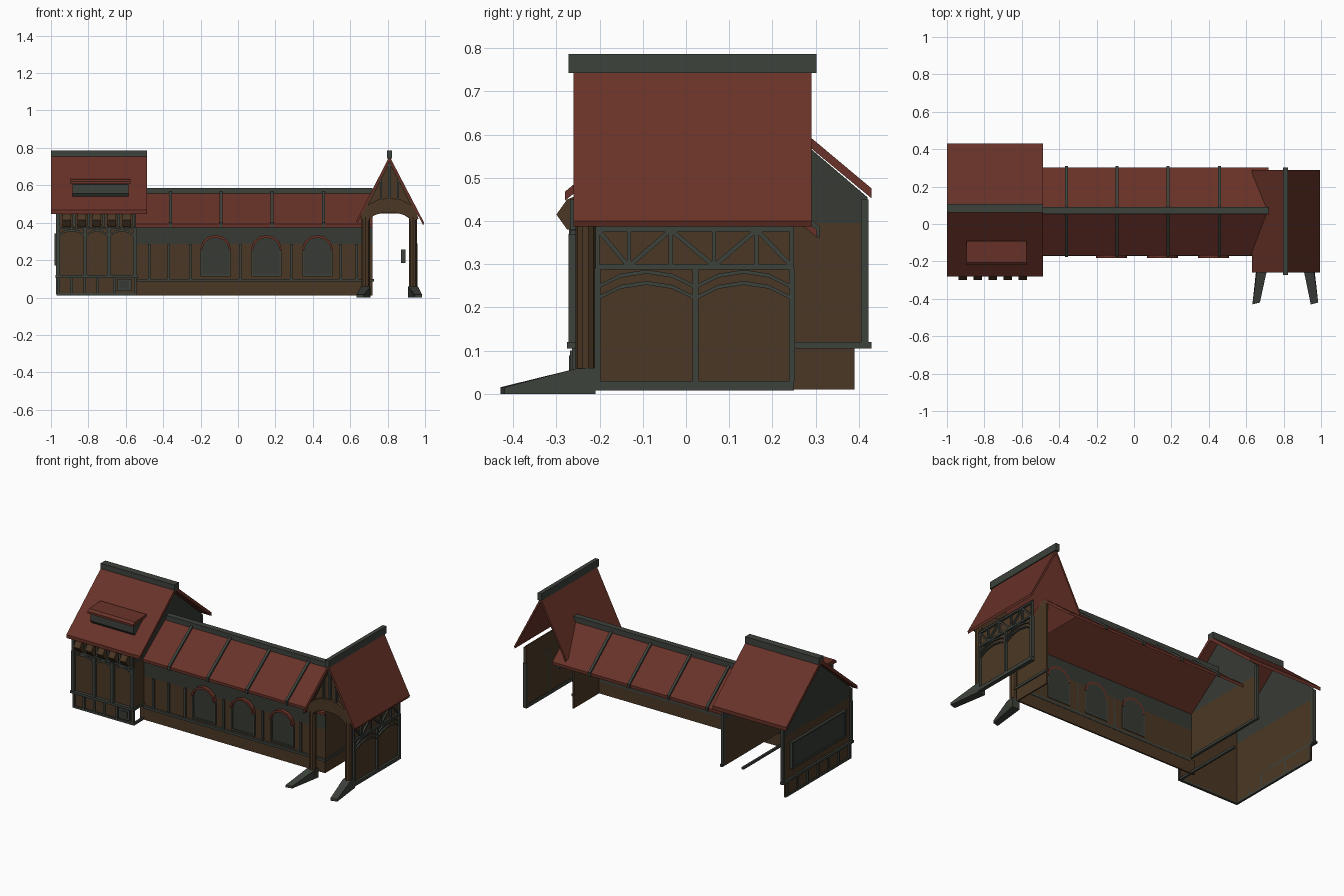
import bpy, math
from mathutils import Vector

if "Cube" in bpy.data.objects:
    bpy.data.objects.remove(bpy.data.objects["Cube"])

def mat(name, c):
    m = bpy.data.materials.new(name)
    m.diffuse_color = (*c, 1)
    m.use_nodes = True
    m.node_tree.nodes["Principled BSDF"].inputs["Base Color"].default_value = m.diffuse_color
    return m
RED = mat("roof_red", (.138, .032, .021))
BROWN = mat("wood_brown", (.070, .039, .018))
GRAY = mat("timber_gray", (.047, .054, .044))
DARK = mat("plaster_dark", (.037, .042, .034))

def mesh(name, verts, faces, m):
    me = bpy.data.meshes.new(name)
    me.from_pydata(verts, [], faces)
    me.materials.append(m)
    ob = bpy.data.objects.new(name, me)
    bpy.context.collection.objects.link(ob)
    bpy.context.view_layer.objects.active = ob
    import bmesh
    bm = bmesh.new()
    bm.from_mesh(me)
    bmesh.ops.recalc_face_normals(bm, faces=bm.faces)
    bm.to_mesh(me)
    bm.free()
    return ob

def prism(name, pts, axis, a, b, m):
    """Extrude a 2D outline along an axis: x takes (y,z), y takes (x,z)."""
    f = {'x': lambda p, t: (t, p[0], p[1]), 'y': lambda p, t: (p[0], t, p[1])}[axis]
    n = len(pts)
    vs = [f(p, a) for p in pts] + [f(p, b) for p in pts]
    fs = [list(range(n)), list(range(n, 2 * n))]
    fs += [[i, (i + 1) % n, n + (i + 1) % n, n + i] for i in range(n)]
    return mesh(name, vs, fs, m)

def box(name, x0, x1, y0, y1, z0, z1, m):
    return prism(name, [(x0, z0), (x1, z0), (x1, z1), (x0, z1)], 'y', y0, y1, m)

def strip(name, path, w, axis, a, b, m):
    """Flat moulding of height w under a polyline path, as one outline."""
    return prism(name, path + [(p[0], p[1] - w) for p in reversed(path)], axis, a, b, m)

def stick(name, p, q, w, axis, a, b, m):
    d = Vector((q[0] - p[0], q[1] - p[1])).normalized()
    n = Vector((-d.y, d.x)) * w / 2
    prism(name, [(p[0] + n.x, p[1] + n.y), (q[0] + n.x, q[1] + n.y),
                 (q[0] - n.x, q[1] - n.y), (p[0] - n.x, p[1] - n.y)], axis, a, b, m)

# ---------- left house: walls, open at the back ----------
def gable(name, x0, x1, z0):
    prism(name + "_lower", [(-.25, z0), (.42, z0), (.42, .395), (-.25, .395)], 'x', x0, x1, BROWN)
    prism(name + "_upper", [(-.25, .395), (.42, .395), (.42, .455), (.08, .745), (-.25, .465)],
          'x', x0, x1, DARK)
gable("house_left_wall", -.965, -.957, .11)
gable("house_right_wall", -.553, -.545, .11)
box("house_left_base", -.965, -.957, -.25, .39, .01, .11, BROWN)
box("house_front_wall", -.965, -.545, -.255, -.247, .01, .46, BROWN)
box("house_front_sill", -.975, -.535, -.275, -.247, .105, .12, GRAY)
box("house_side_sill", -.977, -.957, -.275, .43, .105, .12, GRAY)
box("house_right_sill", -.553, -.537, -.275, .43, .105, .12, GRAY)
box("house_ground_front", -.97, -.54, -.262, -.247, .01, .024, GRAY)
box("house_ground_side", -.97, -.957, -.26, .39, .01, .024, GRAY)
box("house_floor_beam", -.555, -.542, -.25, .22, .01, .024, GRAY)
for x in (-.963, -.816, -.69, -.551):
    box("house_front_post", x - .01, x + .01, -.272, -.25, .12, .37, GRAY)
for a, b in ((-.955, -.825), (-.807, -.7), (-.68, -.56)):
    c = (a + b) / 2
    strip("house_panel_arch", [(a, .34), (a + .025, .358), (c, .366), (b - .025, .358), (b, .34)],
          .012, 'y', -.266, -.25, GRAY)
box("house_front_rail", -.97, -.545, -.268, -.25, .365, .378, GRAY)
for x in (-.96, -.89, -.82, -.75, -.66, -.55):
    box("house_base_post", x - .007, x + .007, -.264, -.25, .02, .11, GRAY)
box("cellar_window", -.645, -.57, -.268, -.25, .035, .1, GRAY)
box("cellar_window_pane", -.633, -.582, -.271, -.26, .047, .088, DARK)
for i in range(7):
    y = -.24 + i * .103
    box("house_side_base_post", -.974, -.957, y - .006, y + .006, .02, .11, GRAY)
for y in (-.262, .412):
    box("house_side_post", -.972, -.953, y - .009, y + .009, .11, .45, GRAY)
box("house_back_post", -.557, -.538, .405, .422, .11, .45, GRAY)
# big side panel with frame
box("side_panel", -.973, -.96, -.19, .33, .18, .33, DARK)
for z in (.172, .33):
    box("side_panel_rail", -.98, -.96, -.2, .34, z, z + .011, GRAY)
for y in (-.2, .33):
    box("side_panel_stile", -.98, -.96, y, y + .011, .172, .341, GRAY)
# eave brackets
for i in range(5):
    x = -.915 + i * .08
    prism("eave_bracket", [(-.25, .38), (-.275, .38), (-.30, .415), (-.275, .45), (-.25, .46)],
          'x', x - .022, x + .022, BROWN)
    box("bracket_block", x + .03, x + .045, -.268, -.25, .38, .45, GRAY)

# ---------- left house roof ----------
prism("house_roof", [(.08, .768), (.43, .475), (.43, .452), (.08, .742), (-.28, .447), (-.28, .468)],
      'x', -1, -.487, RED)
box("house_ridge", -1, -.487, .062, .107, .745, .787, GRAY)
# dormer slot
prism("dormer_body", [(-.185, .53), (-.205, .557), (-.205, .605), (-.09, .63), (-.09, .6)],
      'x', -.885, -.585, GRAY)
prism("dormer_hood", [(-.22, .607), (-.22, .62), (-.205, .632), (-.09, .637), (-.09, .622)],
      'x', -.895, -.575, RED)

# ---------- long hall ----------
box("hall_base", -.57, .72, -.162, -.152, .01, .1, BROWN)
box("hall_wall", -.55, .72, -.158, -.15, .1, .285, BROWN)
box("hall_wall_top", -.55, .72, -.158, -.15, .285, .392, DARK)
box("hall_sill", -.54, .727, -.172, -.15, .085, .1, GRAY)
box("hall_end_lower", .712, .72, -.158, .1, .01, .285, BROWN)
prism("hall_end_upper", [(-.158, .285), (.1, .285), (.1, .53), (.07, .555), (-.158, .385)],
      'x', .712, .72, BROWN)
box("hall_end_sill", .712, .727, -.172, .1, .085, .1, GRAY)
for x in (-.475, -.37, -.255, .013, .285, .55, .635):
    box("hall_batten", x - .007, x + .007, -.167, -.15, .1, .285, GRAY)
# arched windows with hoods
for c in (-.12, .152, .425):
    arc = [(c + .072 * math.cos(t * math.pi / 6), .255 + .065 * math.sin(t * math.pi / 6)) for t in range(7)]
    prism("window_pane", [(c - .072, .12), (c + .072, .12)] + arc, 'y', -.164, -.146, DARK)
    out = [(c + .082 * math.cos(t * math.pi / 6), .258 + .076 * math.sin(t * math.pi / 6)) for t in range(7)]
    prism("window_hood", out + arc[::-1], 'y', -.182, -.146, RED)
    for s in (-1, 1):
        box("window_jamb", c + s * .076 - .005, c + s * .076 + .005, -.17, -.146, .115, .25, GRAY)
    box("window_ledge", c - .08, c + .08, -.17, -.146, .112, .122, GRAY)
# hall roof, with battens over both slopes
prism("hall_roof", [(.07, .568), (.303, .38), (.303, .362), (.07, .55), (-.168, .375), (-.168, .392)],
      'x', -.55, .72, RED)
box("hall_ridge", -.54, .72, .053, .09, .548, .586, GRAY)
for x in (-.36, -.092, .183, .457):
    prism("roof_batten", [(.07, .58), (.31, .387), (.31, .36), (.07, .55), (-.176, .372), (-.176, .4)],
          'x', x - .008, x + .008, GRAY)

# ---------- gate porch on the right ----------
prism("porch_roof", [(.81, .755), (.995, .4), (.99, .387), (.81, .728), (.638, .397), (.632, .408)],
      'y', -.26, .29, RED)
box("porch_ridge", .797, .823, -.272, .302, .742, .787, GRAY)
for cx, s in ((.683, -1), (.935, 1)):
    bpy.ops.mesh.primitive_cylinder_add(vertices=10, radius=.023, depth=.42, location=(cx, -.233, .22))
    post = bpy.context.object
    post.name = "porch_post"
    post.data.materials.append(BROWN)
    bpy.ops.object.shade_smooth_by_angle()
    # sloping splayed foot
    a, b = cx - .026, cx + .026
    d = .03 * s
    v = [(a, -.21, 0), (b, -.21, 0), (b, -.21, .06), (a, -.21, .06),
         (a, -.255, .058), (b, -.255, .058),
         (a + d + .006, -.43, 0), (b + d - .006, -.42, 0), (b + d - .006, -.42, .015), (a + d + .006, -.43, .015)]
    mesh("porch_foot", v, [(0, 1, 2, 3), (3, 2, 5, 4), (4, 5, 8, 9), (9, 8, 7, 6),
                           (0, 6, 7, 1), (0, 3, 4, 9, 6), (1, 7, 8, 5, 2)], GRAY)
# arch and gable above it
inner = [(.81 + .112 * math.cos(t * math.pi / 8), .405 + .05 * math.sin(t * math.pi / 8)) for t in range(9)]
outer = [(.81 + .155 * math.cos(t * math.pi / 8), .42 + .112 * math.sin(t * math.pi / 8)) for t in range(9)]
prism("porch_arch", outer + inner[::-1], 'y', -.255, -.215, BROWN)
prism("porch_gable", [(.81, .73)] + [(.81 - .15, .45)] + outer[1:8][::-1] + [(.96, .45)],
      'y', -.236, -.228, BROWN)
box("gable_post", .803, .817, -.25, -.23, .525, .72, GRAY)
for s in (-1, 1):
    stick("gable_strut", (.81 + s * .045, .52), (.81 + s * .045, .64), .012, 'y', -.248, -.23, GRAY)
    stick("gable_rake", (.81 + s * .01, .715), (.81 + s * .15, .44), .014, 'y', -.256, -.23, BROWN)
# framed side wall
box("porch_wall", .938, .946, -.21, .25, .01, .4, BROWN)
W = ('x', .938, .957, GRAY)
box("wall_ground_beam", .935, .96, -.21, .25, .008, .03, GRAY)
for z in (.288, .375):
    box("wall_rail", .938, .958, -.21, .25, z, z + .012, GRAY)
for y in (-.205, .022, .245):
    box("wall_post", .936, .96, y - .007, y + .007, .03, .29, GRAY)
for y in (-.205, -.132, -.035, .065, .163, .245):
    box("truss_post", .938, .956, y - .005, y + .005, .3, .376, GRAY)
for p, q in (((-.2, .375), (-.137, .3)), ((-.127, .3), (-.04, .375)), ((-.03, .375), (.06, .3)),
             ((.07, .3), (.158, .375)), ((.168, .375), (.24, .3))):
    stick("truss_brace", p, q, .01, *W)
for a, b in ((-.198, .015), (.029, .238)):
    c, e = (a + b) / 2, (b - a) * .22
    for z in (0, -.026):
        strip("wall_arch", [(a, .255 + z), (a + e, .278 + z), (c, .287 + z), (b - e, .278 + z), (b, .255 + z)],
              .009, *W)
# hanging lantern
box("lantern", .872, .896, -.015, .015, .185, .257, GRAY)
